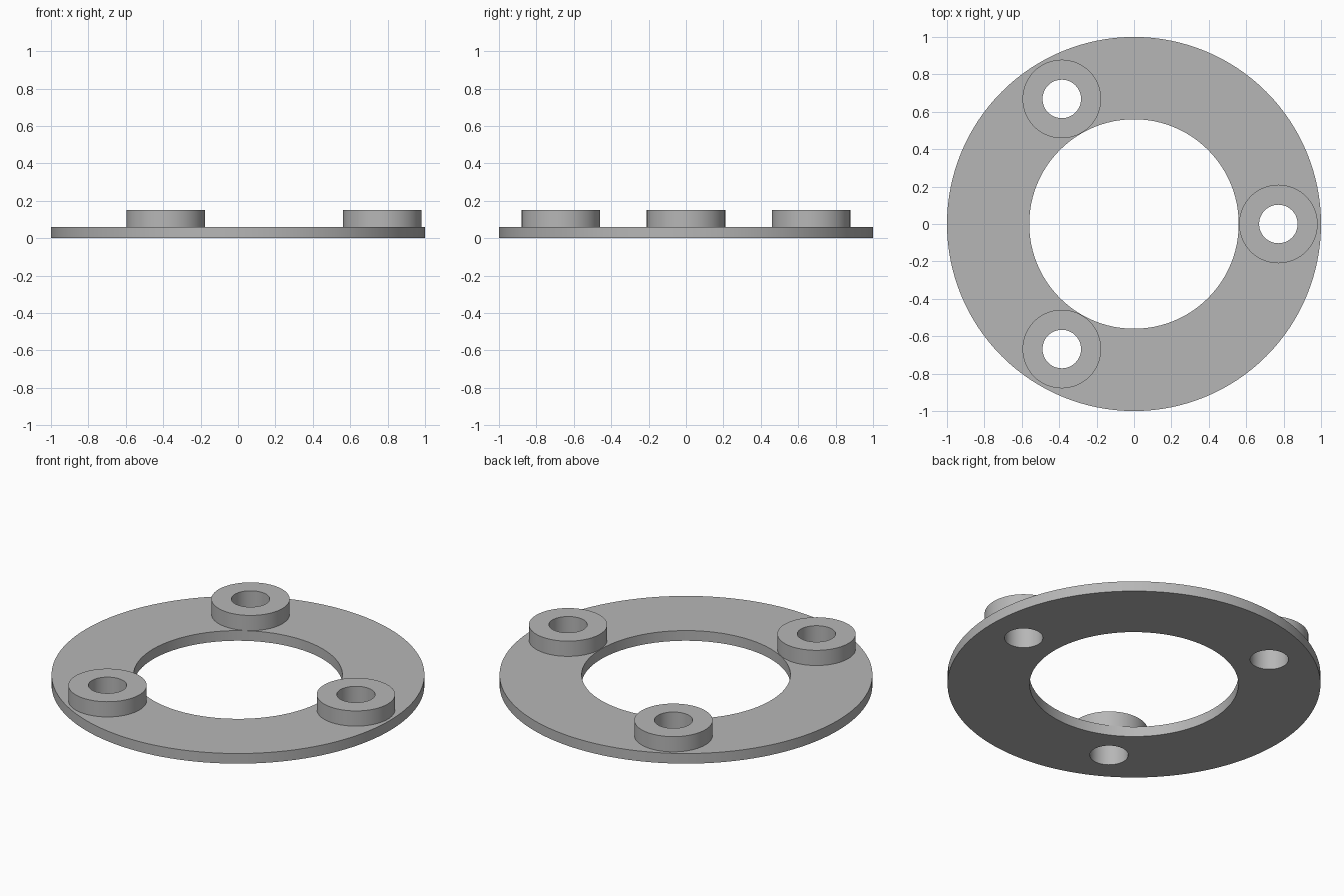
import bpy
import bmesh
from math import cos, sin, pi, radians

cube = bpy.data.objects.get("Cube")
if cube:
    bpy.data.objects.remove(cube, do_unlink=True)

PLATE_RADIUS, BORE_RADIUS, PLATE_TOP = 1.0, 0.56, 0.06
BOSS_RADIUS, HOLE_RADIUS, BOSS_TOP = 0.21, 0.103, 0.15
BOLT_CIRCLE = 0.772

# Single grey finish
GREY = (0.47, 0.47, 0.47, 1)
grey = bpy.data.materials.new("plain grey")
grey.use_nodes = True
grey.diffuse_color = GREY
grey.node_tree.nodes["Principled BSDF"].inputs["Base Color"].default_value = GREY


def extrude_circles(name, circles, bottom, top):
    """Extrude nested circles (x, y, radius, sides); inner circles become holes."""
    curve = bpy.data.curves.new(name, "CURVE")
    curve.dimensions = "2D"
    curve.fill_mode = "BOTH"
    curve.extrude = (top - bottom) / 2
    for x, y, radius, sides in circles:
        spline = curve.splines.new("POLY")
        spline.points.add(sides - 1)
        for i, point in enumerate(spline.points):
            a = 2 * pi * i / sides
            point.co = (x + radius * cos(a), y + radius * sin(a), 0, 1)
        spline.use_cyclic_u = True
    obj = bpy.data.objects.new(name, curve)
    bpy.context.collection.objects.link(obj)
    bpy.ops.object.select_all(action="DESELECT")
    obj.select_set(True)
    bpy.context.view_layer.objects.active = obj
    bpy.ops.object.convert(target="MESH")
    obj = bpy.context.object

    # Weld caps to walls and move to height
    bm = bmesh.new()
    bm.from_mesh(obj.data)
    bmesh.ops.remove_doubles(bm, verts=bm.verts, dist=0.0001)
    bmesh.ops.recalc_face_normals(bm, faces=bm.faces)
    bmesh.ops.translate(bm, verts=bm.verts, vec=(0, 0, (bottom + top) / 2))
    bm.to_mesh(obj.data)
    bm.free()
    obj.data.materials.clear()
    obj.data.materials.append(grey)
    bpy.ops.object.shade_smooth_by_angle(angle=radians(30))
    return obj


centres = [(BOLT_CIRCLE * cos(a), BOLT_CIRCLE * sin(a))
           for a in (0, 2 * pi / 3, 4 * pi / 3)]

# Flat ring with a large bore and three bolt holes
plate_outline = [(0, 0, PLATE_RADIUS, 128), (0, 0, BORE_RADIUS, 96)]
plate_outline += [(x, y, HOLE_RADIUS, 48) for x, y in centres]
extrude_circles("ring_plate", plate_outline, 0, PLATE_TOP)

# Raised collars around the bolt holes
for name, (x, y) in zip(("left_boss", "back_boss", "front_boss"), centres):
    extrude_circles(name, [(x, y, BOSS_RADIUS, 64), (x, y, HOLE_RADIUS, 48)],
                    PLATE_TOP, BOSS_TOP)
